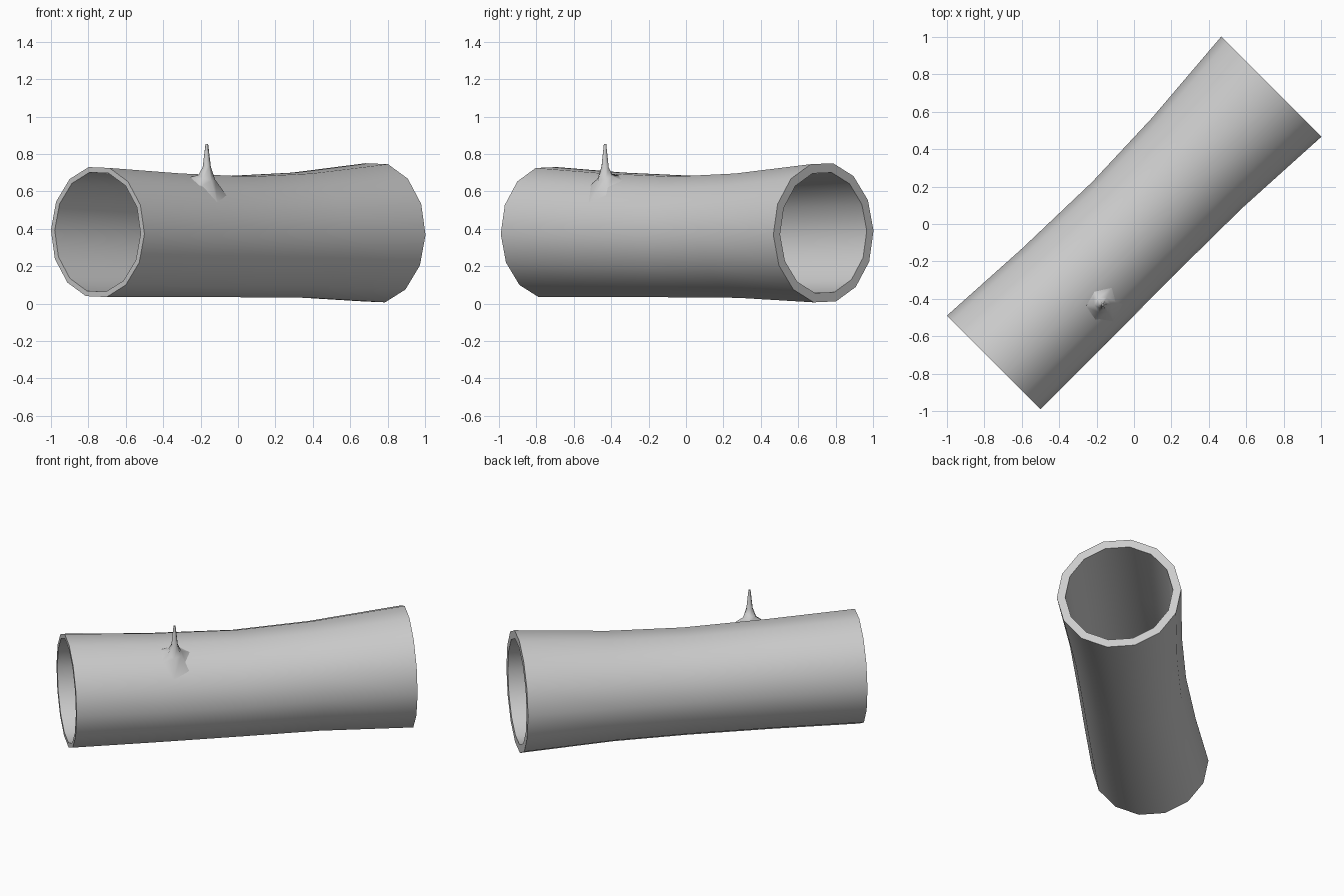
import bpy, bmesh, math
from mathutils import Vector

if "Cube" in bpy.data.objects:
    bpy.data.objects.remove(bpy.data.objects["Cube"])

S = math.sqrt(0.5)
SIDES = 14


def place(u, v, z):
    """Log space (along the log, across it, up) to world space."""
    return Vector(((u - v) * S, (u + v) * S, z))


def finish(name, bm, angle):
    bmesh.ops.recalc_face_normals(bm, faces=bm.faces)
    mesh = bpy.data.meshes.new(name)
    bm.to_mesh(mesh)
    bm.free()
    ob = bpy.data.objects.new(name, mesh)
    bpy.context.collection.objects.link(ob)
    bpy.ops.object.select_all(action='DESELECT')
    ob.select_set(True)
    bpy.context.view_layer.objects.active = ob
    bpy.ops.object.shade_smooth_by_angle(angle=math.radians(angle))
    return ob


def bridge(bm, a, b):
    n = len(a)
    for i in range(n):
        bm.faces.new((a[i], a[(i + 1) % n], b[(i + 1) % n], b[i]))


# Hollow log: stations of (along, across, height, outer radius, inner radius)
stations = [
    (-1.054, 0.007, 0.383, 0.354, 0.325),
    (-0.523, -0.008, 0.368, 0.339, 0.316),
    (0.0, -0.014, 0.359, 0.331, 0.310),
    (0.467, -0.008, 0.366, 0.341, 0.316),
    (1.039, 0.0, 0.379, 0.379, 0.328),
]


def ring(bm, u, v, z, r):
    angles = [math.tau * i / SIDES + 0.03 for i in range(SIDES)]
    return [bm.verts.new(place(u, v + r * math.cos(a), z + r * math.sin(a)))
            for a in angles]


bm = bmesh.new()
outer = [ring(bm, u, v, z, ro) for u, v, z, ro, ri in stations]
inner = [ring(bm, u, v, z, ri) for u, v, z, ro, ri in stations]
loop = outer + inner[::-1]
for i in range(len(loop)):
    bridge(bm, loop[i], loop[(i + 1) % len(loop)])
finish("hollow_log", bm, 40)

# Thorn-like twig stub, its flared foot draped over the bark
bm = bmesh.new()
tip_u, tip_v = -0.424, -0.188
rings = []
for r, z in [(0.105, None), (0.045, 0.675), (0.022, 0.73), (0.007, 0.855)]:
    verts = []
    for i in range(6):
        a = math.tau * i / 6 + 0.3
        u, v = tip_u + r * math.cos(a), tip_v + r * math.sin(a)
        h = z
        if z is None:
            h = 0.366 + math.sqrt(0.337 ** 2 - (v + 0.009) ** 2) - 0.012
        elif r > 0.04:
            h = z + 0.4 * (v - tip_v)
        verts.append(bm.verts.new(place(u, v, h)))
    rings.append(verts)
for a, b in zip(rings, rings[1:]):
    bridge(bm, a, b)
bm.faces.new(rings[-1])
finish("twig_stub", bm, 60)
